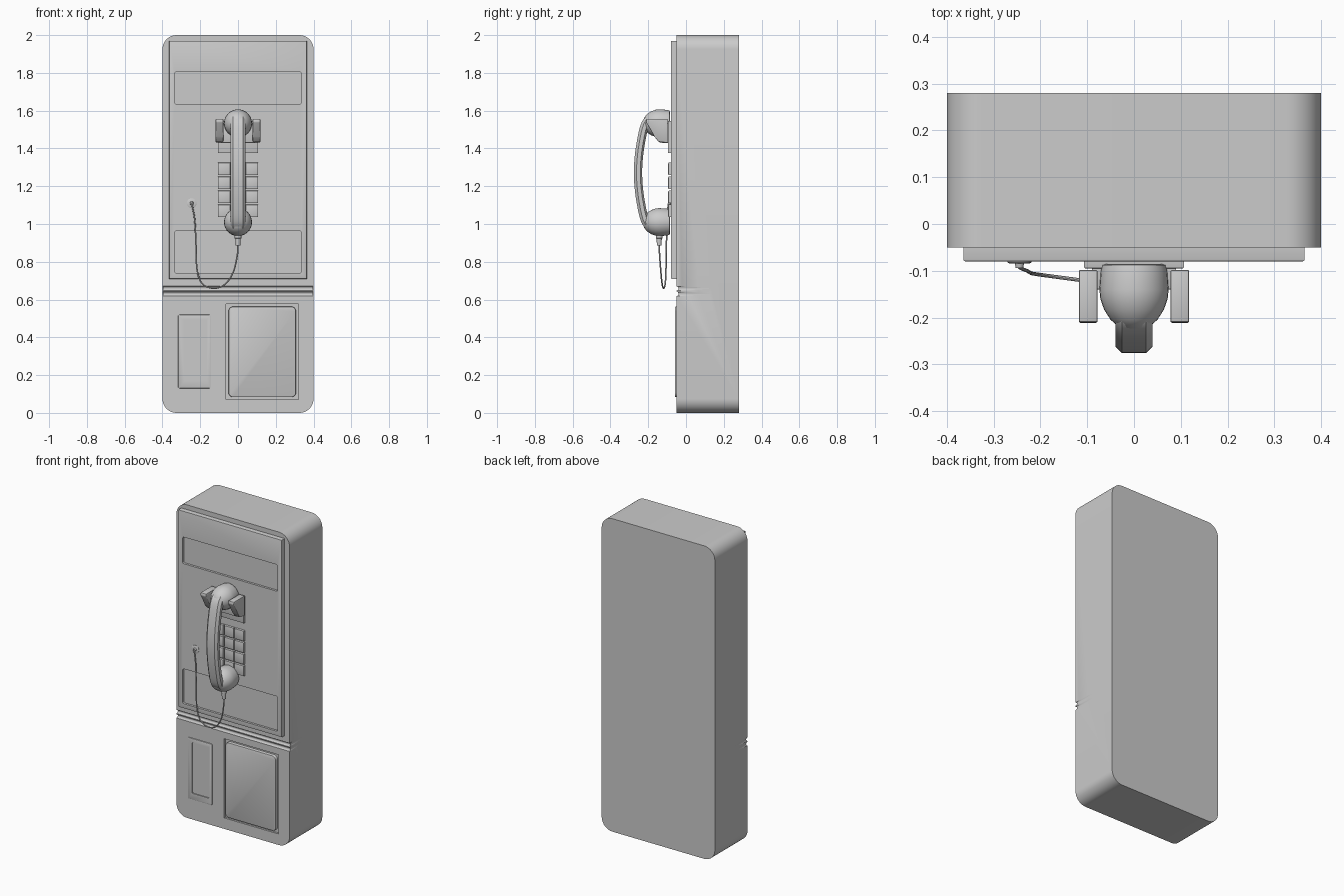
import bpy, bmesh, math
from mathutils import Vector

if "Cube" in bpy.data.objects:
    bpy.data.objects.remove(bpy.data.objects["Cube"])


def finish(name, bm, angle=35):
    bmesh.ops.recalc_face_normals(bm, faces=bm.faces)
    me = bpy.data.meshes.new(name)
    bm.to_mesh(me)
    bm.free()
    ob = bpy.data.objects.new(name, me)
    bpy.context.collection.objects.link(ob)
    smooth(ob, angle)
    return ob


def smooth(ob, angle=35):
    bpy.ops.object.select_all(action='DESELECT')
    ob.select_set(True)
    bpy.context.view_layer.objects.active = ob
    bpy.ops.object.shade_smooth_by_angle(angle=math.radians(angle))


def box(name, x, y, z, r=0, segs=6, chamfer=0):
    """Box from ranges; r rounds the edges along y, chamfer softens the front."""
    bm = bmesh.new()
    bmesh.ops.create_cube(bm, size=1)
    for v in bm.verts:
        v.co = [(a + b) / 2 + c * (b - a) for (a, b), c in zip((x, y, z), v.co)]
    if r:
        es = [e for e in bm.edges if abs(e.verts[0].co.y - e.verts[1].co.y) > 1e-5]
        bmesh.ops.bevel(bm, geom=es, offset=r, segments=segs, profile=0.5, affect='EDGES')
    if chamfer:
        es = [e for e in bm.edges if all(abs(v.co.y - y[0]) < 1e-5 for v in e.verts)]
        bmesh.ops.bevel(bm, geom=es, offset=chamfer, segments=2, profile=0.5, affect='EDGES')
    return finish(name, bm)


def lathe(name, profile, origin, axis, steps=32):
    """Revolve (radius, height) points about 'Y' or 'Z' through origin."""
    bm = bmesh.new()
    rings = []
    for r, h in profile:
        ring = []
        for i in range(steps):
            a = 2 * math.pi * i / steps
            c, s = r * math.cos(a), r * math.sin(a)
            p = Vector((c, h, s)) if axis == 'Y' else Vector((c, s, h))
            ring.append(bm.verts.new(p + Vector(origin)))
        rings.append(ring)
    skin(bm, rings)
    return finish(name, bm, 40)


def skin(bm, rings):
    n = len(rings[0])
    for a, b in zip(rings, rings[1:]):
        for i in range(n):
            j = (i + 1) % n
            bm.faces.new((a[i], a[j], b[j], b[i]))
    bm.faces.new(rings[0])
    bm.faces.new(rings[-1])


def sweep(name, path, section, side, angle=35):
    """Sweep a 2D section along a path; side gives the section's first axis."""
    bm = bmesh.new()
    path = [Vector(p) for p in path]
    rings = []
    for i, p in enumerate(path):
        t = (path[min(i + 1, len(path) - 1)] - path[max(i - 1, 0)]).normalized()
        v = t.cross(Vector(side)).normalized()
        u = v.cross(t)
        rings.append([bm.verts.new(p + u * a + v * b) for a, b in section])
    skin(bm, rings)
    return finish(name, bm, angle)


def circle(r, n):
    return [(r * math.cos(2 * math.pi * i / n), r * math.sin(2 * math.pi * i / n)) for i in range(n)]


def spline(pts, n=8):
    """Smooth path through the points."""
    P = [Vector(p) for p in pts]
    P = [2 * P[0] - P[1]] + P + [2 * P[-1] - P[-2]]
    out = []
    for a, b, c, d in zip(P, P[1:], P[2:], P[3:]):
        for k in range(n):
            t = k / n
            out.append(0.5 * (2 * b + (c - a) * t + (2 * a - 5 * b + 4 * c - d) * t * t
                              + (3 * b - a - 3 * c + d) * t ** 3))
    return out + [P[-2]]


def cut(ob, cutters):
    for c in cutters:
        c.hide_render = True
        m = ob.modifiers.new('cut', 'BOOLEAN')
        m.operation, m.solver, m.object = 'DIFFERENCE', 'EXACT', c
        bpy.context.view_layer.objects.active = ob
        bpy.ops.object.modifier_apply(modifier=m.name)
        bpy.data.objects.remove(c)
    smooth(ob)


# Cabinet with two grooves that fade out along the sides, and a door recess
cabinet = box('cabinet', (-.4, .4), (-.05, .28), (0, 2), r=.075, segs=10)
cutters = [sweep('groove_cutter', [(-.413, .2, z), (-.401, -.051, z), (.401, -.051, z), (.413, .2, z)],
                 circle(.012, 12), (0, 0, 1)) for z in (.63, .659)]
cutters.append(box('door_cutter', (-.063, .32), (-.1, -.038), (.07, .576)))
cut(cabinet, cutters)

# Front panel with two sign recesses
panel = box('front_panel', (-.365, .365), (-.08, -.045), (.71, 1.97), chamfer=.004)
cut(panel, [box('sign_cutter', (-.335, .335), (-.12, -.066), z, r=.008, segs=3)
            for z in ((1.635, 1.805), (.74, .963))])

# Coin box door and coin return
box('coin_box_door', (-.05, .307), (-.059, -.03), (.083, .563), r=.025, chamfer=.005)
coin_return = box('coin_return', (-.317, -.145), (-.056, -.035), (.13, .52), r=.008, segs=3, chamfer=.003)
cut(coin_return, [box('return_cutter', (-.285, -.165), (-.1, -.044), (.17, .495), r=.006, segs=3)])

# Keypad
for row in range(4):
    for col in range(3):
        x, z = (col - 1) * .0735, 1.292 - row * .0743
        box(f'key_{row}_{col}', (x - .033, x + .033), (-.094, -.075), (z - .033, z + .033), chamfer=.004)

# Cradle: mounting plate, centre block and two prongs
box('cradle_plate', (-.107, .107), (-.095, -.075), (1.375, 1.545), chamfer=.003)
box('cradle_centre', (-.09, .09), (-.14, -.09), (1.43, 1.535), chamfer=.003)
prong = [(-.21, 1.557), (-.098, 1.557), (-.098, 1.43), (-.145, 1.435), (-.165, 1.46), (-.212, 1.54)]
for s in (-1, 1):
    bm = bmesh.new()
    skin(bm, [[bm.verts.new((s * x, y, z)) for y, z in prong] for x in (.078, .118)])
    bmesh.ops.bevel(bm, geom=bm.edges[:], offset=.004, segments=2, profile=.5, affect='EDGES')
    finish('cradle_prong', bm)

# Handset: ear and mouth cups joined by a bowed grip
cup = [(.062, -.086), (.068, -.088), (.071, -.1), (.074, -.14), (.072, -.16), (.064, -.183),
       (.05, -.205), (.03, -.222), (.006, -.228)]
lathe('handset_earpiece', cup, (0, 0, 1.533), 'Y')
lathe('handset_mouthpiece', cup, (0, 0, 1.01), 'Y')
half = [(0, -.165, 1.567), (0, -.2, 1.55), (0, -.222, 1.51), (0, -.241, 1.42), (0, -.251, 1.34)]
grip_path = half + [(0, -.254, 1.272)] + [(0, y, 2.544 - z) for _, y, z in reversed(half)]
grip = [(.04, -.012), (.04, .008), (.026, .022), (-.026, .022),
        (-.04, .008), (-.04, -.012), (-.026, -.022), (.026, -.022)]
sweep('handset_grip', spline(grip_path, 4), grip, (1, 0, 0))

# Cord with its fitting and wall socket
lathe('cord_fitting', [(.018, .95), (.018, .925), (.014, .922), (.012, .885)], (0, -.142, 0), 'Z', 16)
lathe('cord_socket', [(.026, -.075), (.026, -.082), (.022, -.084), (.01, -.084), (.008, -.094)],
      (-.245, 0, 1.11), 'Y', 24)
cord = [(0, -.142, .895), (-.003, -.14, .84), (-.025, -.133, .745), (-.07, -.126, .68), (-.13, -.118, .66),
        (-.19, -.11, .685), (-.217, -.106, .76), (-.222, -.104, .88), (-.229, -.1, 1.02),
        (-.243, -.094, 1.1), (-.245, -.088, 1.11)]
sweep('cord', spline(cord, 6), circle(.004, 8), (.05, 1, 0))
